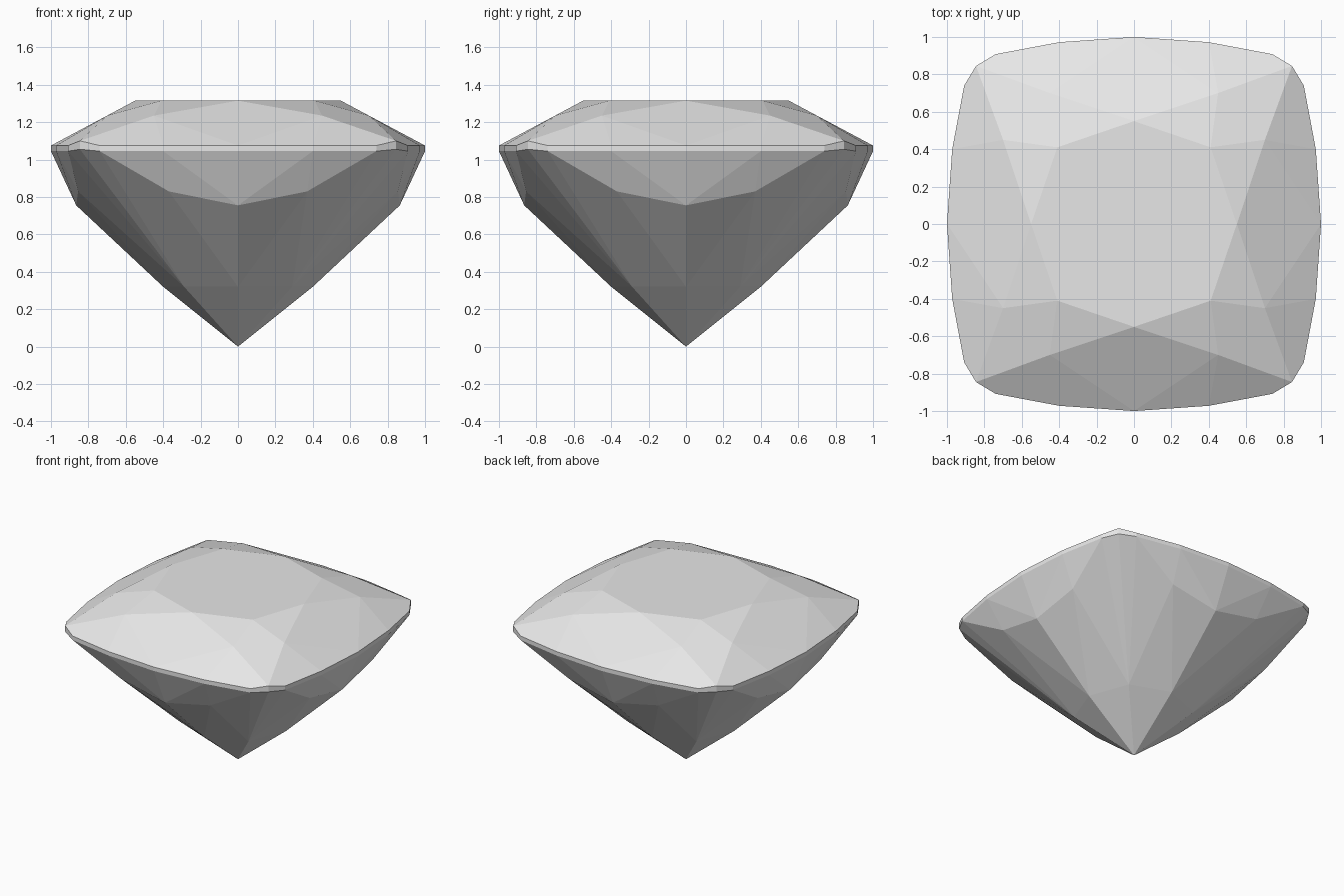
import bpy, bmesh, math

cube = bpy.data.objects.get("Cube")
if cube:
    bpy.data.objects.remove(cube)

# One eighth of the stone: corner points of its facets
TABLE = [(0, 0.55, 1.315), (0.41, 0.41, 1.315)]
CROWN = [(0.45, 0.70, 1.235)]
GIRDLE = [(0, 1.0), (0.40, 0.972), (0.74, 0.908)]
CORNER = [(0.845, 0.845, 1.10), (0.845, 0.845, 1.055)]
PAVILION = [(0, 0.865, 0.755), (0.37, 0.855, 0.83), (0, 0.40, 0.32), (0.29, 0.29, 0.322)]
CULET = (0, 0, 0)

eighth = TABLE + CROWN + CORNER + PAVILION
for x, y in GIRDLE:
    eighth += [(x, y, 1.075), (x, y, 1.045)]

# Mirror across both axes and the diagonal
points = {CULET}
for x, y, z in eighth:
    for a, b in ((x, y), (y, x)):
        for sx in (1, -1):
            for sy in (1, -1):
                points.add((a * sx, b * sy, z))

# The facets are the convex skin of the points
bm = bmesh.new()
for p in sorted(points):
    bm.verts.new(p)
bmesh.ops.convex_hull(bm, input=bm.verts[:])
bmesh.ops.delete(bm, geom=[v for v in bm.verts if not v.link_faces], context='VERTS')
bmesh.ops.dissolve_limit(bm, angle_limit=math.radians(1), verts=bm.verts[:], edges=bm.edges[:])
bmesh.ops.recalc_face_normals(bm, faces=bm.faces[:])

mesh = bpy.data.meshes.new("cushion_cut_gem")
bm.to_mesh(mesh)
bm.free()
gem = bpy.data.objects.new("cushion_cut_gem", mesh)
bpy.context.collection.objects.link(gem)

# Plain pale grey stone
mat = bpy.data.materials.new("pale_grey")
mat.use_nodes = True
colour = (0.8, 0.8, 0.8, 1)
mat.diffuse_color = colour
mat.node_tree.nodes["Principled BSDF"].inputs["Base Color"].default_value = colour
mesh.materials.append(mat)
